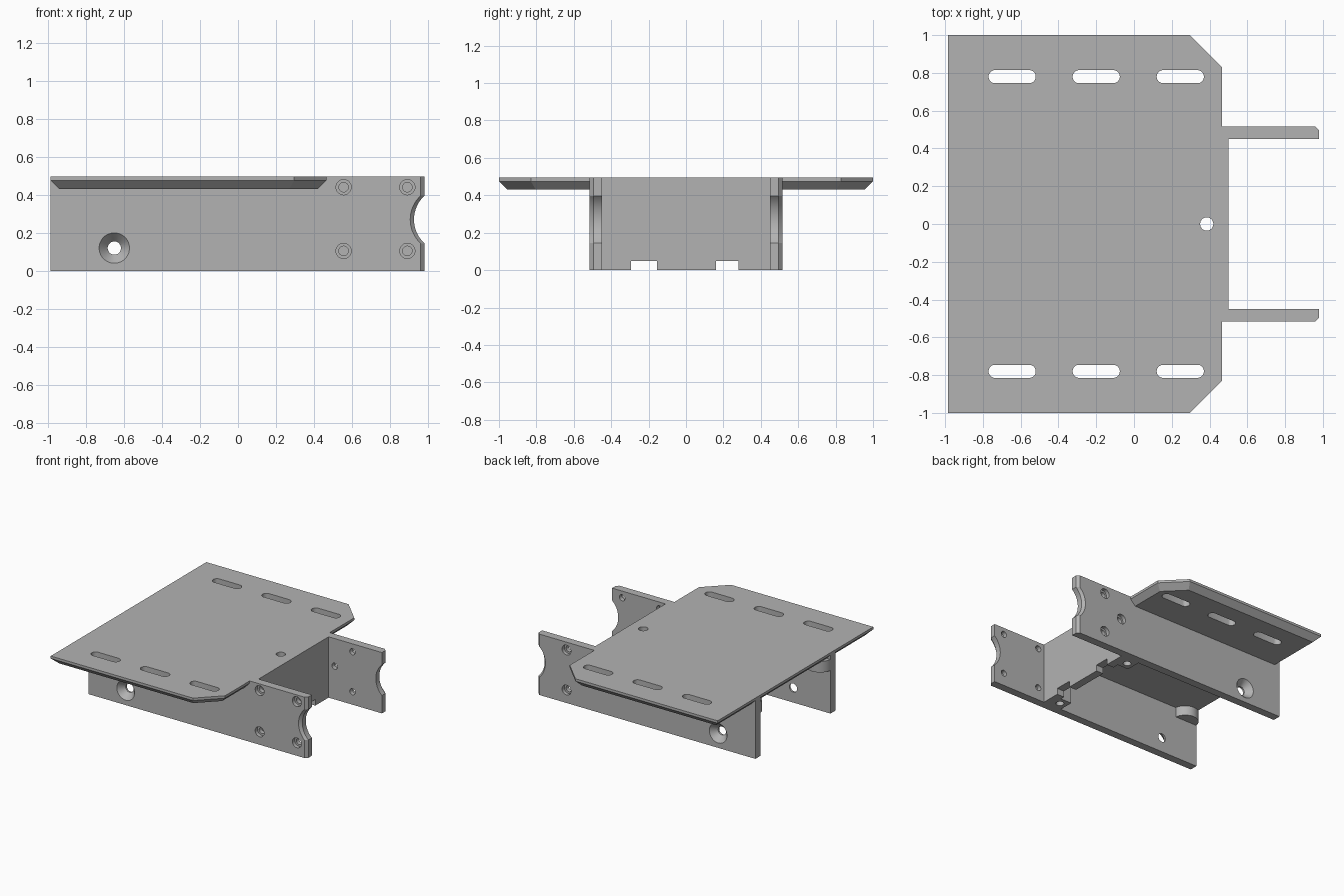
import bpy, bmesh, math
from mathutils import Vector, Matrix

cube = bpy.data.objects.get("Cube")
if cube:
    bpy.data.objects.remove(cube, do_unlink=True)

grey = bpy.data.materials.new("plain_grey")
grey.use_nodes = True
COLOUR = (0.45, 0.45, 0.45, 1)
grey.diffuse_color = COLOUR
grey.node_tree.nodes["Principled BSDF"].inputs["Base Color"].default_value = COLOUR

BACK, FRONT, TOP, THICK, SIDE = -0.985, 0.98, 0.495, 0.065, 0.515
INNER = SIDE - THICK


def loft(name, rings):
    """Skin matching rings of 3D points and close both ends."""
    bm = bmesh.new()
    loops = [[bm.verts.new(p) for p in ring] for ring in rings]
    bm.faces.new(loops[0])
    bm.faces.new(loops[-1])
    for a, b in zip(loops, loops[1:]):
        for i in range(len(a)):
            j = (i + 1) % len(a)
            bm.faces.new((a[i], a[j], b[j], b[i]))
    bmesh.ops.recalc_face_normals(bm, faces=bm.faces)
    mesh = bpy.data.meshes.new(name)
    bm.to_mesh(mesh)
    bm.free()
    obj = bpy.data.objects.new(name, mesh)
    bpy.context.collection.objects.link(obj)
    mesh.materials.append(grey)
    return obj


def box(name, lo, hi):
    return loft(name, [[(lo[0], lo[1], z), (hi[0], lo[1], z),
                        (hi[0], hi[1], z), (lo[0], hi[1], z)] for z in (lo[2], hi[2])])


def slot_ring(x, y, z, r, half=0.0, n=32):
    """Circle, stretched along x by half on each side."""
    ring = []
    for i in range(n):
        a = math.tau * (i + 0.5) / n
        c = math.cos(a)
        ring.append((x + r * c + math.copysign(half, c), y + r * math.sin(a), z))
    return ring


def pin(x, y, sections, half=0.0):
    """Upright turned shape from (z, radius) sections."""
    return loft("cutter", [slot_ring(x, y, z, r, half) for z, r in sections])


def side_pin(x, z, side, sections):
    """Turned shape along y from (distance from centre, radius) sections."""
    return loft("cutter", [[(px, side * d, pz) for px, pz, _ in slot_ring(x, z, 0, r)]
                           for d, r in sections])


def combine(obj, others, operation="DIFFERENCE"):
    bpy.context.view_layer.objects.active = obj
    for other in others:
        other.hide_render = True
        mod = obj.modifiers.new("boolean", "BOOLEAN")
        mod.operation, mod.solver, mod.object = operation, "EXACT", other
        bpy.ops.object.modifier_apply(modifier=mod.name)
        bpy.data.objects.remove(other, do_unlink=True)


def finish(obj):
    bpy.ops.object.select_all(action="DESELECT")
    obj.select_set(True)
    bpy.context.view_layer.objects.active = obj
    bpy.ops.object.shade_smooth_by_angle(angle=math.radians(25))


# Top plate with clipped front corners and a chamfered underside
def plate_ring(z, inset):
    x0, x1, y1 = BACK + inset, 0.465 - inset, 1 - inset
    cut = 0.17 - inset * 0.4
    half = [(x1, y1 - cut), (x1 - cut, y1), (x0, y1)]
    return [(x, y, z) for x, y in half] + [(x, -y, z) for x, y in reversed(half)]


plate = loft("top_plate", [plate_ring(TOP, 0), plate_ring(0.475, 0), plate_ring(0.43, 0.045)])
through = [(0.3, 0.035), (0.6, 0.035)]
cutters = [pin(x, s * 0.78, through, 0.09) for x in (-0.645, -0.2, 0.245) for s in (1, -1)]
cutters.append(pin(0.385, 0, through))
combine(plate, cutters)
finish(plate)


# Side walls with a curved notch and an outer chamfer at the front end
def wall_ring(y, shift):
    pts = [(BACK, 0), (FRONT - shift, 0)]
    reach = math.asin(0.125 / 0.17)
    for i in range(17):
        a = reach * (i / 8 - 1)
        pts.append((1.095 - 0.17 * math.cos(a) - shift, 0.27 + 0.17 * math.sin(a)))
    pts += [(FRONT - shift, TOP), (BACK, TOP)]
    return [(x, y, z) for x, z in pts]


corner_holes = [(x, z) for x in (0.555, 0.89) for z in (0.105, 0.44)]
triangle_holes = [(0.715, 0.105), (0.715, 0.43), (0.555, 0.27)]
for name, side, holes in (("right_wall", -1, corner_holes), ("left_wall", 1, triangle_holes)):
    wall = loft(name, [wall_ring(side * INNER, 0), wall_ring(side * (SIDE - 0.02), 0),
                       wall_ring(side * SIDE, 0.02)])
    cutters = [side_pin(x, z, side, [(0.4, 0.025), (0.485, 0.025), (0.485, 0.04), (0.6, 0.04)])
               for x, z in holes]
    cutters.append(side_pin(-0.65, 0.12, side,
                            [(0.4, 0.035), (0.465, 0.035), (SIDE, 0.08), (0.53, 0.094)]))
    combine(wall, cutters)
    finish(wall)

# Cross web with two bottom slots
web = box("cross_web", (0.435, -INNER, 0), (0.5, INNER, TOP))
combine(web, [box("cutter", (0.4, a, -0.1), (0.6, b, 0.05))
              for a, b in ((-0.295, -0.155), (0.16, 0.28))])
finish(web)

for label, side in (("right", -1), ("left", 1)):
    # Corner screw post behind the web, with a blind hole in its foot
    y0, y1 = sorted((side * 0.33, side * INNER))
    post = box(label + "_screw_post", (0.335, y0, 0), (0.436, y1, 0.45))
    combine(post, [pin(0.395, side * 0.39, [(-0.1, 0.03), (0.25, 0.03)])])
    finish(post)

    # Half-round lug under the rear of the plate
    arc = [(-0.885 + 0.1 * math.cos(math.pi * i / 16),
            side * (INNER + 0.01 - 0.1 * math.sin(math.pi * i / 16))) for i in range(17)]
    finish(loft(label + "_rear_lug", [[(x, y, z) for x, y in arc] for z in (0.35, 0.44)]))
